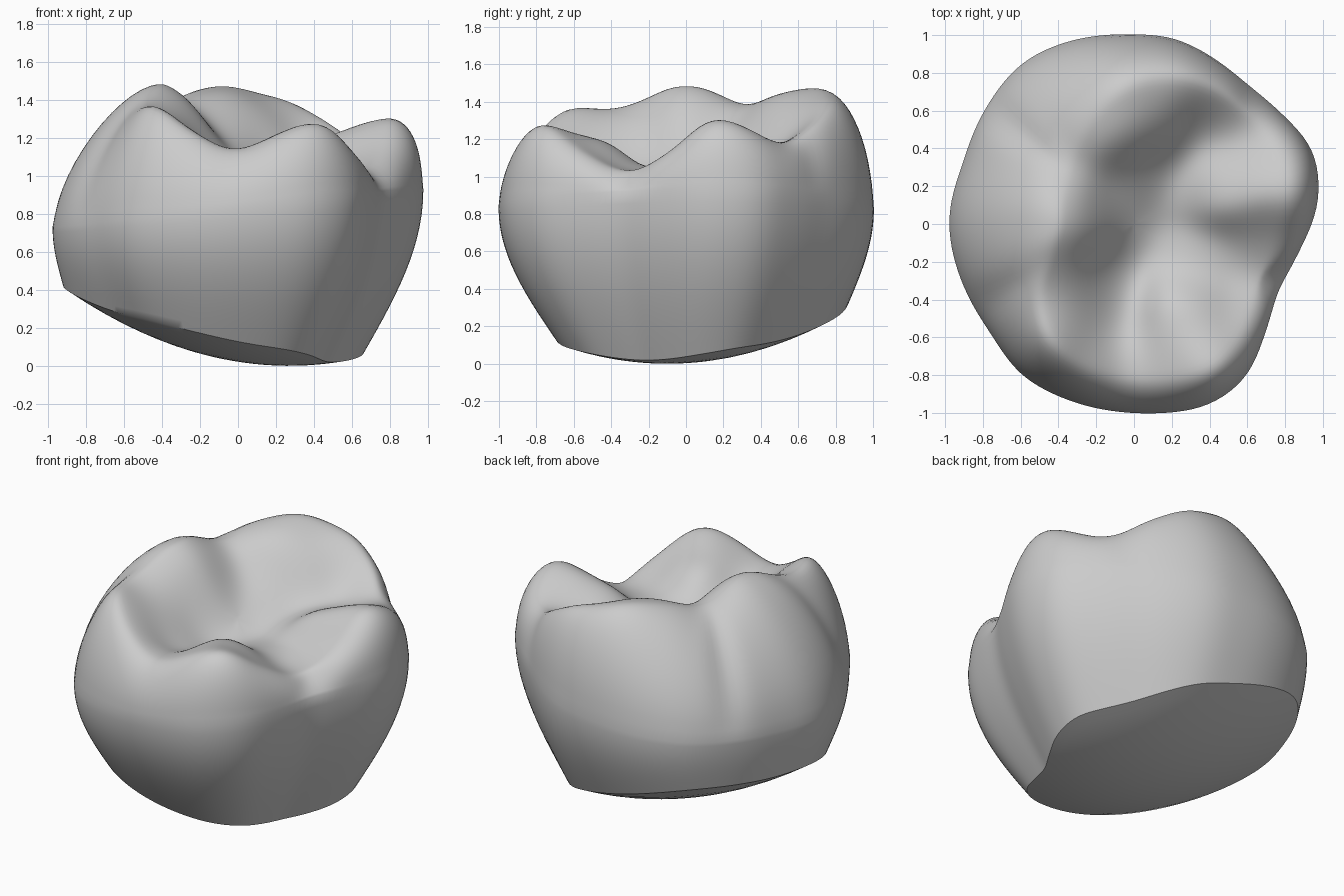
import bpy, bmesh, math
from mathutils import Vector

old = bpy.data.objects.get("Cube")
if old:
    bpy.data.objects.remove(old, do_unlink=True)

SEGMENTS = 144
TOP_RINGS, WALL_RINGS, BASE_RINGS = 26, 14, 10
ANGLES = [2 * math.pi * i / SEGMENTS for i in range(SEGMENTS)]

# Widest outline of the crown
OUTLINE = [(.98, .2), (.95, .4), (.8, .56), (.6, .73), (.4, .89), (.2, .99), (0, 1), (-.4, .95),
           (-.6, .85), (-.76, .65), (-.9, .32), (-.98, .05), (-.97, -.1), (-.9, -.33),
           (-.75, -.58), (-.6, -.8), (-.4, -.91), (-.1, -.99), (.1, -1), (.4, -.96),
           (.6, -.81), (.68, -.6), (.75, -.35), (.88, -.12), (.97, .08)]

# Crest running over the cusps around the chewing surface
CREST = [(.8, .16, 1.32), (.76, .34, 1.25), (.62, .52, 1.18), (.47, .68, 1.3),
         (.2, .77, 1.42), (-.08, .7, 1.48), (-.25, .52, 1.44), (-.35, .27, 1.39),
         (-.4, .11, 1.47), (-.4, -.02, 1.5), (-.44, -.2, 1.43), (-.5, -.4, 1.36),
         (-.45, -.6, 1.39), (-.25, -.75, 1.25), (0, -.8, 1.14), (.2, -.8, 1.22),
         (.42, -.76, 1.29), (.57, -.55, 1.14), (.63, -.3, 1.03), (.74, -.08, 1.14)]

# Valleys and inner slopes of the chewing surface
FOSSA = [(-.1, -.22, 1.08), (.05, .02, 1.06), (.2, .25, 1.09), (-.12, -.5, 1.1),
         (.32, -.17, 1.05), (.25, -.5, 1.21), (.45, .22, 1.2), (-.08, .5, 1.44),
         (.15, .54, 1.35), (.38, .46, 1.13), (-.26, 0, 1.4),
         (0, .26, 1.22), (-.12, .08, 1.22), (-.3, -.25, 1.3), (-.3, -.47, 1.27)]

# Grooves down the upper wall: direction in degrees, width, depth
GROOVES = [(-22, .13, .05), (47, .08, .02), (141, .07, .05), (208, .1, .025)]


def around(samples, passes):
    """Spread (angle, value) samples evenly round the crown and soften them."""
    samples = sorted((a % (2 * math.pi), v) for a, v in samples)
    (first, v0), (last, v1) = samples[0], samples[-1]
    samples = [(last - 2 * math.pi, v1)] + samples + [(first + 2 * math.pi, v0)]
    values = []
    for a in ANGLES:
        for (a0, p), (a1, q) in zip(samples, samples[1:]):
            if a0 <= a <= a1:
                values.append(p + (q - p) * (a - a0) / max(a1 - a0, 1e-6))
                break
    for _ in range(passes):
        values = [(values[i - 1] + 2 * v + values[(i + 1) % SEGMENTS]) / 4
                  for i, v in enumerate(values)]
    return values


def radii(points, passes):
    return around([(math.atan2(p[1], p[0]), math.hypot(p[0], p[1])) for p in points], passes)


# Smooth height field fitted through the cusp and valley points
POINTS = CREST + FOSSA
heights = [p[2] for p in POINTS]


def top_height(x, y):
    total = weight = 0
    for p, h in zip(POINTS, heights):
        w = math.exp(-((x - p[0]) ** 2 + (y - p[1]) ** 2) / .036) + 1e-9
        total, weight = total + w * h, weight + w
    return total / weight


for _ in range(4):
    heights = [h + .7 * (p[2] - top_height(p[0], p[1])) for p, h in zip(POINTS, heights)]


def base_height(x, y):
    return .29 * (x - .27) ** 2 + .3 * (y + .1) ** 2


def bezier(a, b, c, d, t):
    s = 1 - t
    return a * s ** 3 + b * 3 * s * s * t + c * 3 * s * t * t + d * t ** 3


def groove_depth(a):
    total = 0
    for degrees, width, depth in GROOVES:
        gap = (a - math.radians(degrees) + math.pi) % (2 * math.pi) - math.pi
        total += depth * math.exp(-(gap / width) ** 2)
    return total


outer = radii(OUTLINE, 8)
crest = radii(CREST, 8)
taper = around([(math.radians(45 * i), k) for i, k in
                enumerate([.65, .74, .85, .96, .95, .81, .69, .63])], 30)


def profile(i):
    """Points from the underside centre, up the wall and in to the top centre."""
    a = ANGLES[i]
    c, s = math.cos(a), math.sin(a)
    R, T, B = outer[i], crest[i], outer[i] * taper[i]
    rim = Vector((B, base_height(B * c, B * s)))
    belly = Vector((R, .83 + .1 * c))
    peak = Vector((T, top_height(T * c, T * s)))
    rise = belly.y - rim.y
    full = .5 + .13 * c
    path = [(B * k / BASE_RINGS, base_height(B * c * k / BASE_RINGS, B * s * k / BASE_RINGS))
            for k in range(1, BASE_RINGS + 1)]
    # Lower wall flares outwards to the belly
    low1 = rim + Vector(((R - B) * .55, rise * .35))
    low2 = belly - Vector((0, rise * .35))
    for k in range(1, WALL_RINGS + 1):
        path.append(tuple(bezier(rim, low1, low2, belly, k / WALL_RINGS)))
    # Upper wall rolls in to the crest
    up1 = belly + Vector((0, (peak.y - belly.y) * full))
    up2 = peak + Vector(((R - T) * full, 0))
    for k in range(1, WALL_RINGS + 1):
        t = k / WALL_RINGS
        r, z = bezier(belly, up1, up2, peak, t)
        path.append((r - groove_depth(a) * math.sin(math.pi * t), z))
    # Chewing surface
    for k in range(TOP_RINGS - 1, 0, -1):
        r = T * k / TOP_RINGS
        path.append((r, top_height(r * c, r * s)))
    return [(r * c, r * s, z) for r, z in path]


# Skin the profiles into one closed crown
bm = bmesh.new()
columns = [[bm.verts.new(p) for p in profile(i)] for i in range(SEGMENTS)]
bottom = bm.verts.new((0, 0, base_height(0, 0)))
top = bm.verts.new((0, 0, top_height(0, 0)))
for i, right in enumerate(columns):
    left = columns[i - 1]
    bm.faces.new((bottom, right[0], left[0]))
    bm.faces.new((top, left[-1], right[-1]))
    for k in range(len(right) - 1):
        bm.faces.new((left[k], right[k], right[k + 1], left[k + 1]))
bmesh.ops.recalc_face_normals(bm, faces=bm.faces)

# Soften the crest only, keeping the cut rim crisp
upper = [v for col in columns for v in col[BASE_RINGS + WALL_RINGS:]]
for _ in range(6):
    bmesh.ops.smooth_vert(bm, verts=upper, factor=.5,
                          use_axis_x=True, use_axis_y=True, use_axis_z=True)

mesh = bpy.data.meshes.new("molar_crown")
bm.to_mesh(mesh)
bm.free()
crown = bpy.data.objects.new("molar_crown", mesh)
bpy.context.collection.objects.link(crown)

grey = bpy.data.materials.new("plain grey")
grey.use_nodes = True
colour = (.6, .6, .6, 1)
grey.diffuse_color = colour
grey.node_tree.nodes["Principled BSDF"].inputs["Base Color"].default_value = colour
mesh.materials.append(grey)

bpy.ops.object.select_all(action="DESELECT")
crown.select_set(True)
bpy.context.view_layer.objects.active = crown
bpy.ops.object.shade_smooth_by_angle(angle=math.radians(35))
